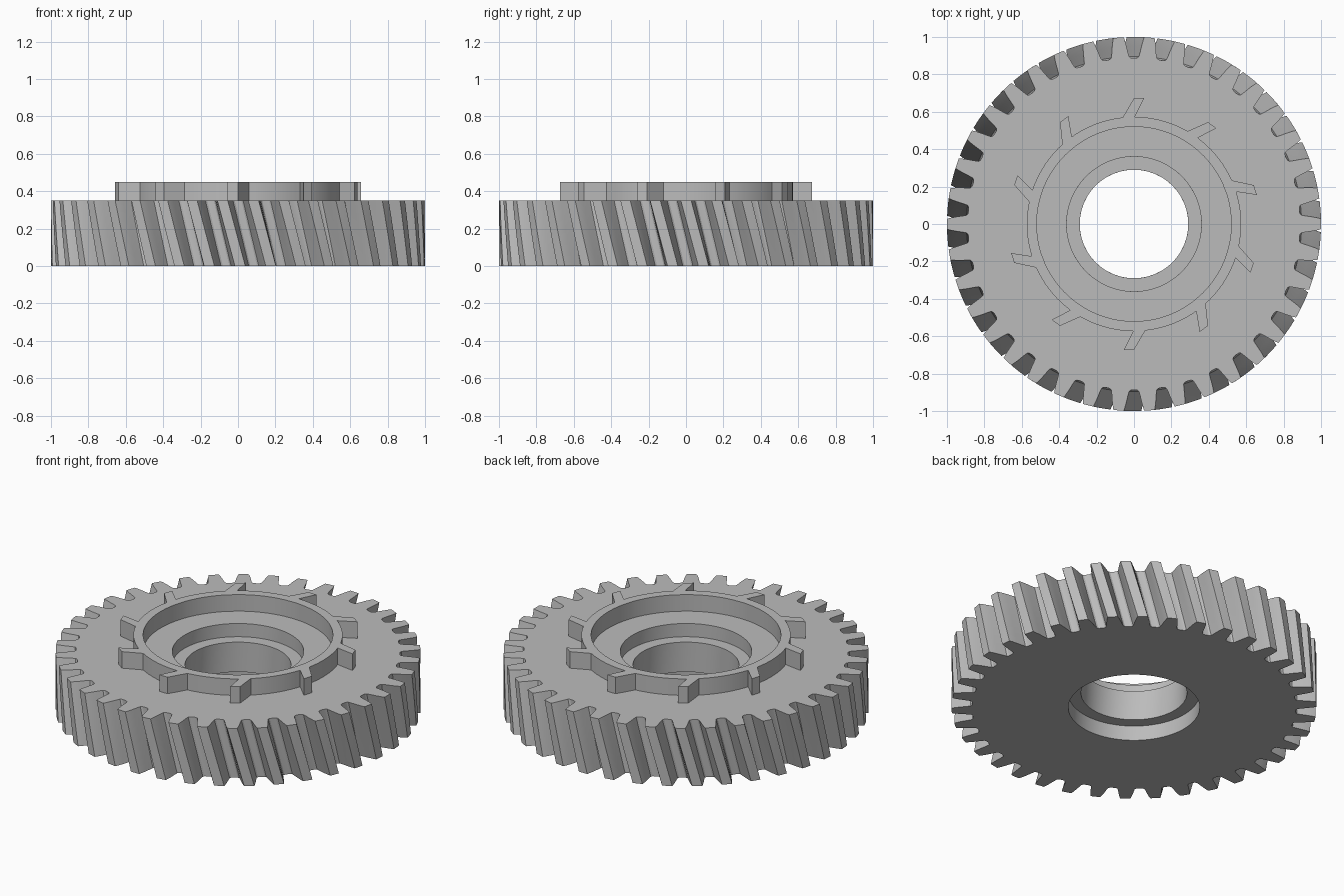
import bpy, bmesh, math

if "Cube" in bpy.data.objects:
    bpy.data.objects.remove(bpy.data.objects["Cube"])

H = 0.35            # gear thickness
TWIST = 0.094       # helix rotation from top to bottom
TEETH = 38
CATCHES = 10

metal = bpy.data.materials.new("grey_metal")
metal.diffuse_color = (0.5, 0.5, 0.5, 1)
metal.use_nodes = True
metal.node_tree.nodes["Principled BSDF"].inputs["Base Color"].default_value = metal.diffuse_color


def finish(bm, name):
    bmesh.ops.recalc_face_normals(bm, faces=bm.faces[:])
    mesh = bpy.data.meshes.new(name)
    bm.to_mesh(mesh)
    bm.free()
    mesh.materials.append(metal)
    ob = bpy.data.objects.new(name, mesh)
    bpy.context.collection.objects.link(ob)
    bpy.ops.object.select_all(action='DESELECT')
    ob.select_set(True)
    bpy.context.view_layer.objects.active = ob
    bpy.ops.object.shade_smooth_by_angle(angle=math.radians(25))
    return ob


def polar(r, a, z):
    return (r * math.cos(a), r * math.sin(a), z)


# Tooth outline: half a gap as (angle, radius), mirrored and repeated
pitch = 2 * math.pi / TEETH
half = [(0.02, 0.889), (0.030, 0.896), (0.036, 0.92), (0.042, 0.95),
        (0.049, 0.98), (0.055, 1.0)]
gap = [(-a, r) for a, r in reversed(half)] + [(0, 0.887)] + half + [(pitch / 2, 1.0)]
outline = [(math.pi / 2 + k * pitch + a, r) for k in range(TEETH) for a, r in gap]

# Helical gear: loops run up the teeth, over the top and down the stepped bore
bm = bmesh.new()
steps = 5
section = [(None, H * i / steps) for i in range(steps + 1)]
section += [(0.36, H), (0.36, 0.27), (0.29, 0.27), (0.29, 0.09), (0.36, 0.09), (0.36, 0)]
loops = []
for radius, z in section:
    turn = TWIST * (1 - z / H)
    loops.append([bm.verts.new(polar(radius or r, a + turn, z)) for a, r in outline])
n = len(outline)
for i, lower in enumerate(loops):
    upper = loops[(i + 1) % len(loops)]
    for j in range(n):
        k = (j + 1) % n
        bm.faces.new((lower[j], lower[k], upper[k], upper[j]))
finish(bm, "helical_gear")

# Raised collar with slanted catches around its rim
bm = bmesh.new()
Z0, Z1, R_OUT, R_IN = H, 0.45, 0.573, 0.52
catch = [(0.005, 0.573), (0.055, 0.673), (0.0, 0.673), (-0.06, 0.57)]


def pair(x, y):
    return bm.verts.new((x, y, Z0)), bm.verts.new((x, y, Z1))


def wall(p, q):
    bm.faces.new((p[0], q[0], q[1], p[1]))


outer, inner, bases = [], [], set()
period = 2 * math.pi / CATCHES
a_start = math.atan2(catch[0][1], catch[0][0])
a_end = math.atan2(catch[3][1], catch[3][0])
arc = [a_start] + [a_end + (period - a_end + a_start) * i / 9 for i in range(9)]
tips = {}
for c in range(CATCHES):
    rot = c * period
    for i, a in enumerate(arc):
        if i == 0:
            bases.add(len(outer))
            tips[len(outer)] = [pair(x * math.cos(rot) - y * math.sin(rot),
                                     x * math.sin(rot) + y * math.cos(rot))
                                for x, y in catch[1:3]]
        outer.append(pair(*polar(R_OUT, a + rot, 0)[:2]))
        inner.append(pair(*polar(R_IN, a + rot, 0)[:2]))
n = len(outer)
for j in range(n):
    k = (j + 1) % n
    wall(inner[k], inner[j])
    for s in (0, 1):
        bm.faces.new((inner[j][s], outer[j][s], outer[k][s], inner[k][s]))
    if j in bases:
        t1, t2 = tips[j]
        path = [outer[j], t1, t2, outer[k]]
        for p, q in zip(path, path[1:]):
            wall(p, q)
        for s in (0, 1):
            bm.faces.new([p[s] for p in path])
    else:
        wall(outer[j], outer[k])
finish(bm, "catch_collar")
